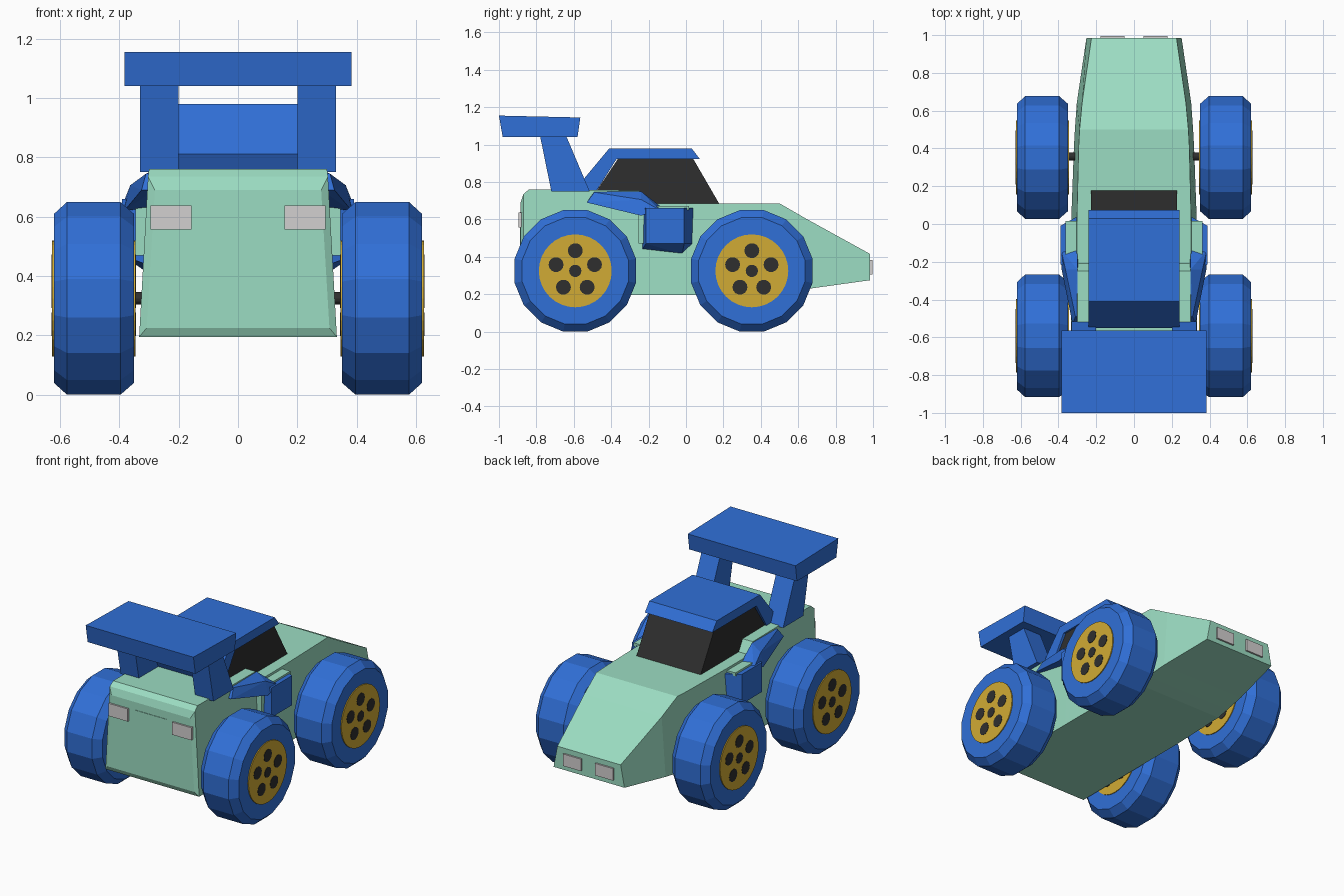
import bpy, bmesh, math
from mathutils import Matrix

cube = bpy.data.objects.get("Cube")
if cube:
    bpy.data.objects.remove(cube, do_unlink=True)


def material(name, rgb):
    m = bpy.data.materials.new(name)
    m.use_nodes = True
    m.diffuse_color = (*rgb, 1)
    m.node_tree.nodes["Principled BSDF"].inputs["Base Color"].default_value = (*rgb, 1)
    return m


MINT = material("mint green", (0.33, 0.72, 0.54))
BLUE = material("bright blue", (0.03, 0.16, 0.68))
GOLD = material("gold", (0.64, 0.41, 0.035))
DARK = material("charcoal", (0.028, 0.028, 0.028))
GREY = material("light grey", (0.65, 0.63, 0.63))


def finish(name, bm, mat):
    bmesh.ops.recalc_face_normals(bm, faces=bm.faces)
    me = bpy.data.meshes.new(name)
    bm.to_mesh(me)
    bm.free()
    me.materials.append(mat)
    ob = bpy.data.objects.new(name, me)
    bpy.context.collection.objects.link(ob)
    return ob


def loft(name, rings, mat):
    """Skin a row of equal-length point rings and cap both ends."""
    bm = bmesh.new()
    rows = [[bm.verts.new(p) for p in ring] for ring in rings]
    n = len(rows[0])
    for a, b in zip(rows, rows[1:]):
        for i in range(n):
            j = (i + 1) % n
            bm.faces.new((a[i], a[j], b[j], b[i]))
    bm.faces.new(rows[0])
    bm.faces.new(rows[-1])
    return finish(name, bm, mat)


def side_profile(name, x0, x1, pts, mat):
    """Extrude a (y, z) outline across x."""
    return loft(name, [[(x, y, z) for y, z in pts] for x in (x0, x1)], mat)


def box(name, x0, x1, y0, y1, z0, z1, mat):
    return side_profile(name, x0, x1, [(y0, z0), (y1, z0), (y1, z1), (y0, z1)], mat)


def hull(name, pts, mat):
    bm = bmesh.new()
    for p in pts:
        bm.verts.new(p)
    bmesh.ops.convex_hull(bm, input=bm.verts)
    bmesh.ops.dissolve_limit(bm, angle_limit=0.02, verts=bm.verts, edges=bm.edges)
    return finish(name, bm, mat)


def turned(name, profile, sides, y, z, mat, phase=0.0):
    """Lathe (x, radius) steps about an axis along x."""
    rings = []
    for x, r in profile:
        angles = [math.tau * i / sides + phase for i in range(sides)]
        rings.append([(x, y + r * math.cos(a), z + r * math.sin(a)) for a in angles])
    return loft(name, rings, mat)


# Body shell: y, bottom z, top z, bottom half width, top half width
stations = [
    (-0.885, 0.225, 0.69, 0.308, 0.28),
    (-0.87, 0.195, 0.735, 0.333, 0.303),
    (-0.84, 0.195, 0.76, 0.333, 0.30),
    (-0.25, 0.195, 0.755, 0.333, 0.30),
    (-0.21, 0.195, 0.686, 0.333, 0.303),
    (0.0, 0.195, 0.686, 0.333, 0.303),
    (0.41, 0.195, 0.686, 0.318, 0.293),
    (0.5, 0.207, 0.686, 0.313, 0.288),
    (0.64, 0.227, 0.605, 0.303, 0.275),
    (0.985, 0.275, 0.415, 0.252, 0.225),
]
loft("body_shell", [[(-wb, y, zb), (wb, y, zb), (wt, y, zt), (-wt, y, zt)]
                    for y, zb, zt, wb, wt in stations], MINT)
box("rear_panel", -0.112, 0.112, -0.888, -0.88, 0.37, 0.64, MINT)

# Cabin
side_profile("cabin_glass", -0.228, 0.228,
             [(-0.50, 0.72), (-0.36, 0.93), (0.035, 0.93), (0.18, 0.68), (-0.3, 0.68)], DARK)
side_profile("cabin_roof", -0.24, 0.24,
             [(-0.41, 0.98), (0.03, 0.98), (0.075, 0.922), (-0.372, 0.922),
              (-0.48, 0.75), (-0.52, 0.75), (-0.55, 0.812)], BLUE)

# Rear wing
side_profile("wing", -0.383, 0.383,
             [(-1.0, 1.155), (-0.565, 1.145), (-0.58, 1.04), (-0.98, 1.04)], BLUE)

for side, s in (("left", 1), ("right", -1)):
    side_profile(side + "_wing_strut", s * 0.20, s * 0.33,
                 [(-0.78, 1.045), (-0.64, 1.045), (-0.515, 0.75), (-0.72, 0.75)], BLUE)

    # Side scoop with flare above it
    plan = [(0.30, 0.04), (0.39, -0.01), (0.39, -0.215), (0.30, -0.235)]
    keel = [(0.31, -0.235, 0.44), (0.31, -0.02, 0.415)]
    hull(side + "_scoop",
         [(s * x, y, z) for x, y in plan for z in (0.47, 0.66)]
         + [(s * x, y, z) for x, y, z in keel], BLUE)
    box(side + "_scoop_lid", s * 0.29, s * 0.362, -0.2, 0.015, 0.65, 0.672, MINT)
    box(side + "_scoop_back", s * 0.29, s * 0.345, -0.255, -0.225, 0.47, 0.64, MINT)
    flare = [(0.28, -0.53, 0.69), (0.325, -0.53, 0.69), (0.28, -0.49, 0.752),
             (0.31, -0.49, 0.745), (0.30, -0.24, 0.75), (0.363, -0.24, 0.706),
             (0.383, -0.24, 0.62), (0.385, -0.14, 0.65), (0.30, -0.13, 0.665),
             (0.30, -0.24, 0.63)]
    hull(side + "_flare", [(s * x, y, z) for x, y, z in flare], BLUE)

    # Lamps
    box(side + "_nose_lamp", s * 0.05, s * 0.178, 0.98, 0.996, 0.305, 0.382, GREY)
    box(side + "_tail_lamp", s * 0.157, s * 0.295, -0.896, -0.872, 0.557, 0.638, GREY)

    # Wheels
    for end, y in (("nose", 0.352), ("tail", -0.592)):
        name = f"{side}_{end}_"
        z = 0.325
        turned(name + "tyre", [(s * 0.35, 0.29), (s * 0.396, 0.331),
                               (s * 0.576, 0.331), (s * 0.62, 0.29)],
               16, y, z, BLUE, math.pi / 16)
        turned(name + "hub", [(s * 0.345, 0.195), (s * 0.626, 0.195)], 32, y, z, GOLD)
        turned(name + "hub_hole", [(s * 0.343, 0.033), (s * 0.628, 0.033)], 14, y, z, DARK)
        for i in range(5):
            a = math.pi / 2 + math.tau * i / 5
            turned(f"{name}rim_hole_{i + 1}", [(s * 0.343, 0.04), (s * 0.628, 0.04)], 14,
                   y + 0.108 * math.cos(a), z + 0.108 * math.sin(a), DARK)

# Axles
for end, y in (("nose", 0.357), ("tail", -0.592)):
    turned(end + "_axle", [(-0.36, 0.021), (0.36, 0.021)], 12, y, 0.325, DARK)
